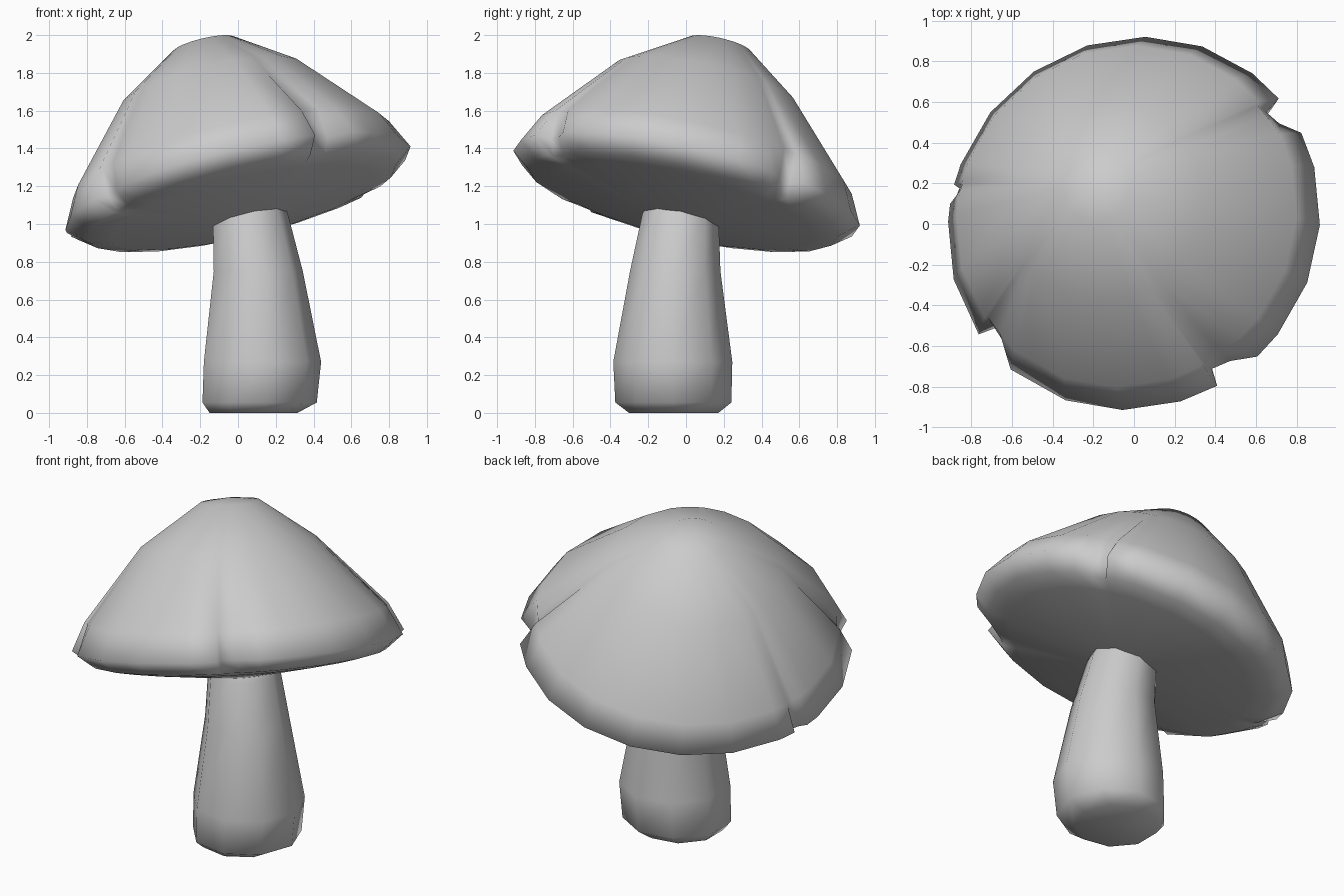
import bpy, bmesh
from math import sin, cos, radians
from mathutils import Vector

if "Cube" in bpy.data.objects:
    bpy.data.objects.remove(bpy.data.objects["Cube"])


def loft(name, rings, start, end):
    """Skin a list of equal-length vertex rings and close both ends to a point."""
    bm = bmesh.new()
    loops = [[bm.verts.new(p) for p in ring] for ring in rings]
    n = len(loops[0])
    for a, b in zip(loops, loops[1:]):
        for i in range(n):
            j = (i + 1) % n
            bm.faces.new((a[i], a[j], b[j], b[i]))
    for loop, point in ((loops[0], start), (loops[-1], end)):
        tip = bm.verts.new(point)
        for i in range(n):
            bm.faces.new((loop[i], loop[(i + 1) % n], tip))
    bmesh.ops.recalc_face_normals(bm, faces=bm.faces)
    mesh = bpy.data.meshes.new(name)
    bm.to_mesh(mesh)
    bm.free()
    obj = bpy.data.objects.new(name, mesh)
    bpy.context.collection.objects.link(obj)
    bpy.ops.object.select_all(action='DESELECT')
    obj.select_set(True)
    bpy.context.view_layer.objects.active = obj
    bpy.ops.object.shade_smooth_by_angle(angle=radians(88))
    return obj


# Stem: leaning, tapered nine-sided tube (centre x, centre y, z, radius)
stem_rings = [(.075, -.065, 0, .24), (.105, -.067, .055, .312),
              (.12, -.07, .27, .32), (.10, -.057, .75, .243),
              (.06, -.03, 1.05, .205), (.02, 0, 1.2, .18)]
rings = [[Vector((cx + r * cos(radians(40 * i)), cy + r * sin(radians(40 * i)), z))
          for i in range(9)] for cx, cy, z, r in stem_rings]
loft("stem", rings, (.075, -.065, 0), (.02, 0, 1.2))

# Cap columns: regular angles plus rim notches (step angle, direction, depth, width)
notches = [(40.5, -1, 1, 13), (298, 1, 1, 15), (215, 1, 1, 15), (166.5, 1, .35, 6)]
columns = []
for i in range(20):
    a = (18 * i + 16) % 360
    if all(not -5 < (a - s) * d < w + 4 for s, d, _, w in notches):
        columns.append((a, 0))
for s, d, depth, w in notches:
    columns += [(s, 0), (s + d * .8, depth), (s + d * w * .5, depth * .8), (s + d * w, 0)]
columns.sort()

# Cap: tilted dome profile (radius, height, how far a notch pulls it in, sideways shift)
profile = [(.17, .797, 0, 0), (.495, .57, 0, -.02), (.86, .16, .015, 0),
           (.94, 0, .09, 0), (.84, -.08, .03, 0), (.72, -.105, 0, 0), (.2, -.185, 0, 0)]
normal = Vector((-.228, .219, .951)).normalized()
tilt = Vector((0, 0, 1)).rotation_difference(normal)
centre = Vector((0, .003, 1.19))


def place(r, h, a=0, shift=0):
    x, y = r * cos(radians(a)) + shift * .5, r * sin(radians(a)) + shift
    return centre + tilt @ Vector((x, y, h))


rings = [[place(r - pull * depth, h, a, shift) for a, depth in columns]
         for r, h, pull, shift in profile]
loft("cap", rings, place(0, .82), place(0, -.185))
